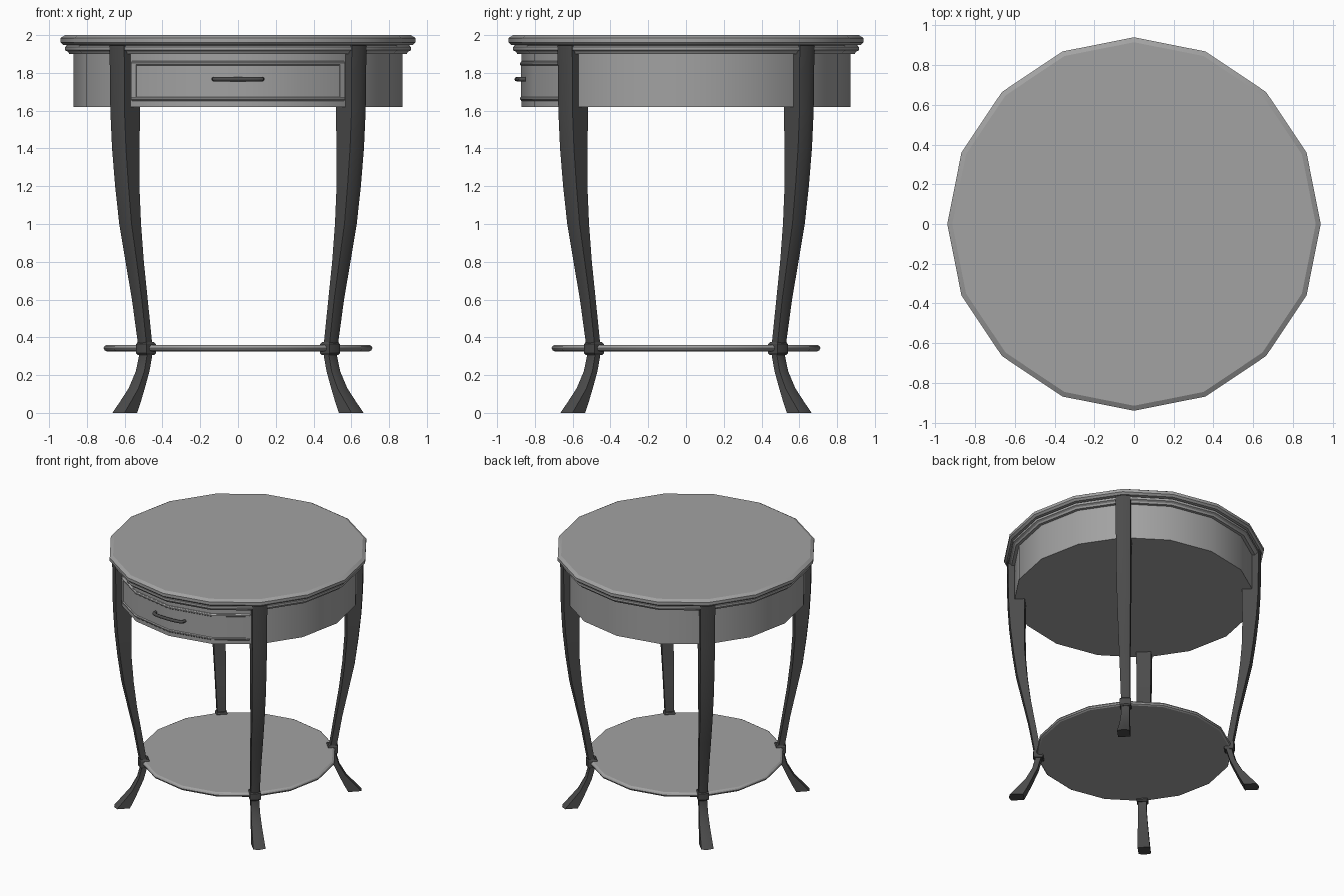
import bpy, bmesh, math
from mathutils import Vector

if "Cube" in bpy.data.objects:
    bpy.data.objects.remove(bpy.data.objects["Cube"])

SIDES = 16


def material(name, v):
    m = bpy.data.materials.new(name)
    m.diffuse_color = (v, v, v, 1)
    m.use_nodes = True
    m.node_tree.nodes["Principled BSDF"].inputs["Base Color"].default_value = m.diffuse_color
    return m


GREY = material("light grey", 0.36)
DARK = material("dark grey", 0.07)


def finish(name, bm, mat, angle=30):
    bmesh.ops.recalc_face_normals(bm, faces=bm.faces)
    me = bpy.data.meshes.new(name)
    bm.to_mesh(me)
    bm.free()
    me.materials.append(mat)
    me.shade_smooth()
    me.set_sharp_from_angle(angle=math.radians(angle))
    ob = bpy.data.objects.new(name, me)
    bpy.context.collection.objects.link(ob)
    return ob


def loft(name, rings, mat, angle=30):
    """Skin a row of equal-sized closed rings and cap both ends."""
    bm = bmesh.new()
    vs = [[bm.verts.new(p) for p in ring] for ring in rings]
    n = len(vs[0])
    for a, b in zip(vs, vs[1:]):
        for i in range(n):
            j = (i + 1) % n
            bm.faces.new((a[i], a[j], b[j], b[i]))
    bm.faces.new(vs[0])
    bm.faces.new(vs[-1])
    return finish(name, bm, mat, angle)


def turned(name, profile, mat):
    """16-sided turned part from (radius, z) points."""
    step = 2 * math.pi / SIDES
    rings = [[(r * math.cos(i * step), r * math.sin(i * step), z)
              for i in range(SIDES)] for r, z in profile]
    return loft(name, rings, mat)


# table top with stepped moulding, and the drum below it
turned("table_top", [(0.915, 2.0), (0.94, 1.985), (0.94, 1.962), (0.925, 1.948),
                     (0.9, 1.945)], GREY)
turned("top_moulding", [(0.9, 1.946), (0.915, 1.938), (0.915, 1.92), (0.9, 1.912),
                        (0.893, 1.9), (0.86, 1.9)], GREY)
turned("apron", [(0.87, 1.905), (0.87, 1.62)], GREY)

# lower shelf with rounded rim
turned("lower_shelf", [(0.695, 0.36), (0.707, 0.353), (0.712, 0.343),
                       (0.707, 0.332), (0.695, 0.325)], GREY)

# legs: z, outer radius, inner radius, half width
LEG = [(1.945, .907, .79, .055), (1.6, .903, .787, .053), (1.4, .891, .789, .052),
       (1.2, .87, .788, .05), (1.0, .843, .772, .046), (0.8, .80, .747, .042),
       (0.6, .757, .713, .037), (0.37, .718, .675, .032), (0.3, .712, .673, .03),
       (0.22, .733, .695, .032), (0.13, .782, .735, .037), (0.06, .842, .768, .041),
       (0.0, .895, .80, .045)]
# collars where the legs meet the shelf
COLLAR = [(0.374, .717, .662, .034), (0.364, .724, .655, .04),
          (0.316, .724, .655, .04), (0.306, .717, .662, .034)]


def radial_rings(rows, ang, bulge):
    c, s = math.cos(ang), math.sin(ang)
    rings = []
    for z, ro, ri, h in rows:
        pts = [(ri, -h), (ro, -h), (ro + bulge * h, 0), (ro, h), (ri, h)]
        rings.append([(r * c - t * s, r * s + t * c, z) for r, t in pts])
    return rings


for k, tag in enumerate(("back_right", "back_left", "front_left", "front_right")):
    a = math.radians(45 + 90 * k)
    loft("leg_" + tag, radial_rings(LEG, a, 0.27), DARK, 35)
    loft("collar_" + tag, radial_rings(COLLAR, a, 0.2), DARK)


# curved drawer front, following the facets of the apron
def front_path(half_x):
    p1 = Vector((math.sin(math.pi / 8), -math.cos(math.pi / 8), 0)) * 0.87
    p2 = Vector((math.sin(math.pi / 4), -math.cos(math.pi / 4), 0)) * 0.87
    e = p1.lerp(p2, (half_x - p1.x) / (p2.x - p1.x))
    flip = lambda p: Vector((-p.x, p.y, 0))
    return [flip(e), flip(p1), Vector((0, -0.87, 0)), p1, e]


def strip(name, path, z0, z1, out, bevel):
    """Bevelled strip swept along a path on the apron, standing out by `out`."""
    rings = []
    for p in path:
        d = p.normalized()
        sec = [(-.01, z0), (0, z0), (out, z0 + bevel), (out, z1 - bevel), (0, z1), (-.01, z1)]
        rings.append([p + d * o + Vector((0, 0, z)) for o, z in sec])
    return loft(name, rings, GREY)


outer, inner = front_path(0.56), front_path(0.535)
strip("drawer_front", outer, 1.65, 1.862, 0.003, 0.003)
strip("drawer_bead_top", outer, 1.836, 1.86, 0.01, 0.008)
strip("drawer_bead_bottom", outer, 1.652, 1.676, 0.01, 0.008)
strip("drawer_bead_left", [outer[0], inner[0]], 1.655, 1.857, 0.009, 0.006)
strip("drawer_bead_right", [inner[-1], outer[-1]], 1.655, 1.857, 0.009, 0.006)

# bowed drawer pull
rings = []
for x, y in [(-.128, -.85), (-.126, -.878), (-.105, -.887), (-.055, -.894), (0, -.896),
             (.055, -.894), (.105, -.887), (.126, -.878), (.128, -.85)]:
    t = math.radians(90) * (1 if abs(x) > .127 else .55 if abs(x) > .12 else .1)
    t *= -1 if x > 0 else 1
    if x == 0:
        t = 0
    # section plane turns with the path
    side = Vector((math.sin(t), math.cos(t), 0))
    rings.append([Vector((x, y, 1.767)) + (side * math.cos(q) + Vector((0, 0, 1)) * math.sin(q)) * 0.012
                  for q in (i * math.pi / 4 for i in range(8))])
loft("drawer_pull", rings, DARK, 50)
